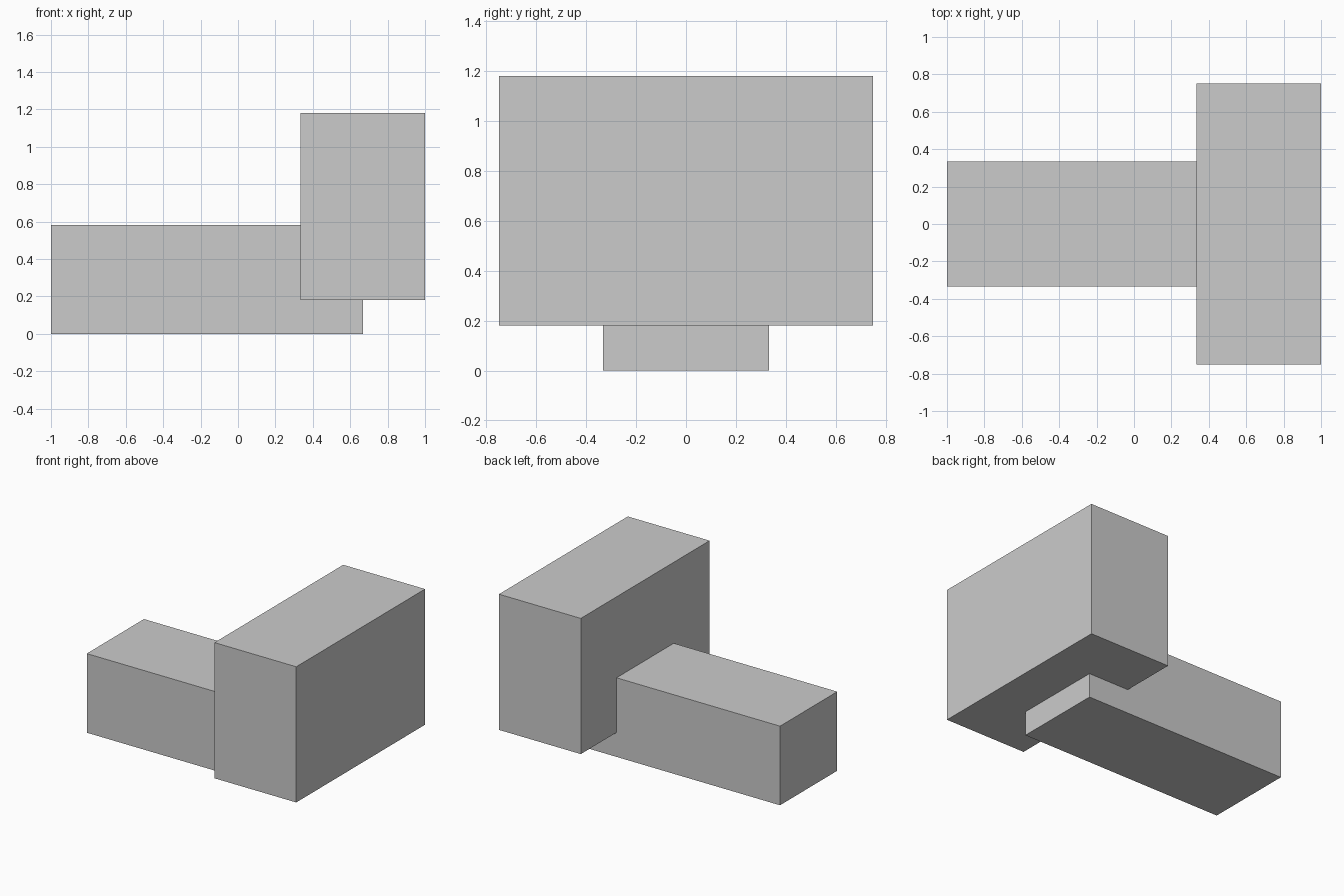
import bpy

# Remove the default cube
cube = bpy.data.objects.get("Cube")
if cube:
    bpy.data.objects.remove(cube, do_unlink=True)

# Single grey material
GREY = (0.6, 0.6, 0.6, 1.0)
grey = bpy.data.materials.new("grey")
grey.use_nodes = True
grey.diffuse_color = GREY
grey.node_tree.nodes["Principled BSDF"].inputs["Base Color"].default_value = GREY


def box(name, low, high):
    """Add a flat-faced box spanning two opposite corners."""
    centre = [(a + b) / 2 for a, b in zip(low, high)]
    bpy.ops.mesh.primitive_cube_add(size=1, location=centre)
    obj = bpy.context.object
    obj.name = name
    obj.scale = [b - a for a, b in zip(low, high)]
    bpy.ops.object.transform_apply(location=False, rotation=False, scale=True)
    obj.data.materials.append(grey)
    return obj


# Long low beam, running into the upright block
box("long_beam", (-1, -0.333, 0), (0.667, 0.333, 0.583))

# Wide upright block across the end of the beam
box("cross_block", (0.333, -0.75, 0.18), (1, 0.75, 1.18))
